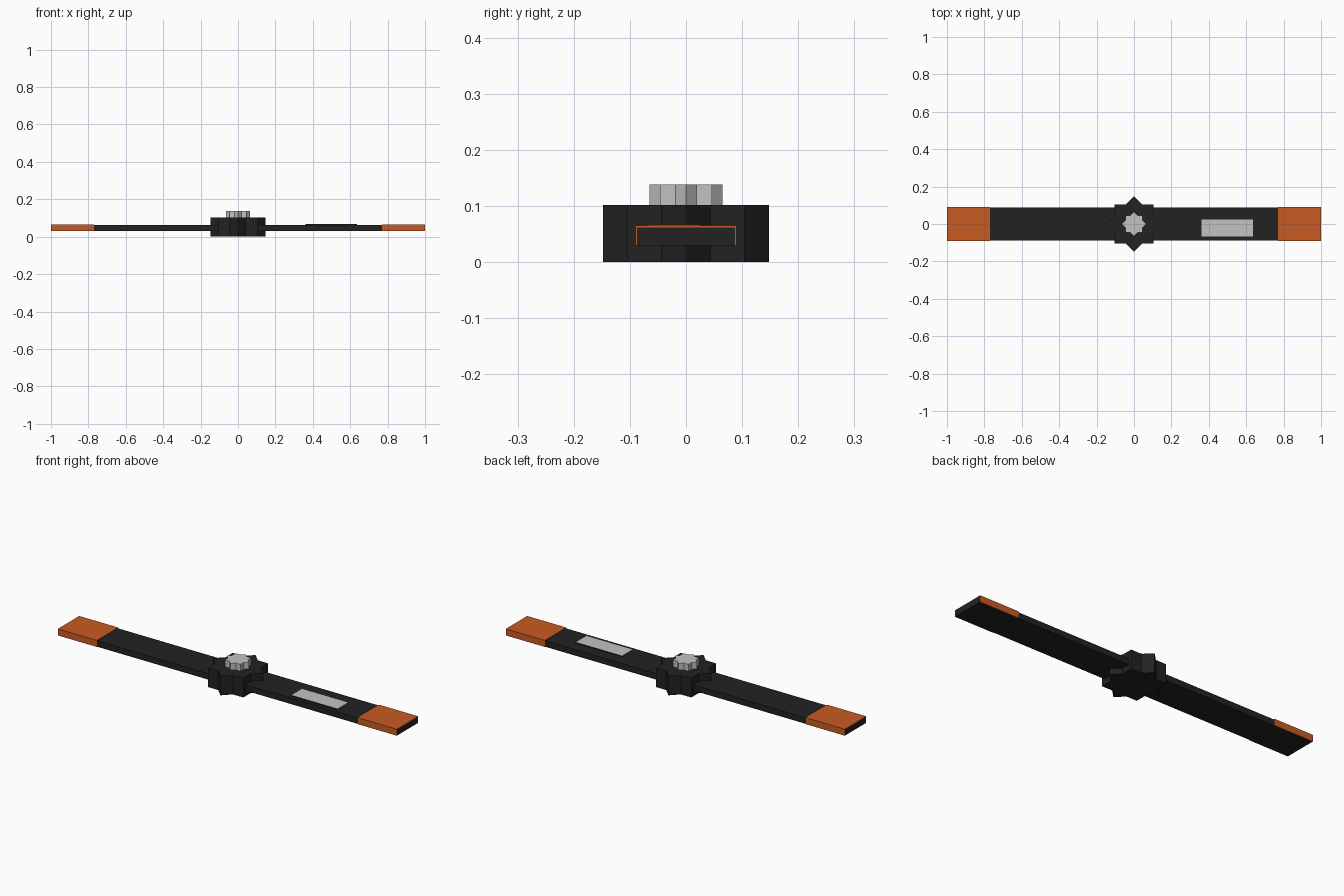
import bpy, bmesh
from math import cos, sin, pi, sqrt

cube = bpy.data.objects.get("Cube")
if cube:
    bpy.data.objects.remove(cube, do_unlink=True)


def material(name, colour):
    m = bpy.data.materials.new(name)
    m.use_nodes = True
    m.diffuse_color = (*colour, 1)
    m.node_tree.nodes["Principled BSDF"].inputs["Base Color"].default_value = (*colour, 1)
    return m


dark = material("charcoal", (0.016, 0.016, 0.016))
orange = material("orange", (0.58, 0.105, 0.016))
grey = material("light grey", (0.54, 0.54, 0.55))


def prism(name, outline, extrude, *mats):
    """Extrude a closed outline of 3D points along a vector."""
    mesh = bpy.data.meshes.new(name)
    bm = bmesh.new()
    face = bm.faces.new([bm.verts.new(p) for p in outline])
    moved = bmesh.ops.extrude_face_region(bm, geom=[face])["geom"]
    bmesh.ops.translate(bm, vec=extrude, verts=[g for g in moved if isinstance(g, bmesh.types.BMVert)])
    bmesh.ops.recalc_face_normals(bm, faces=bm.faces)
    bm.to_mesh(mesh)
    bm.free()
    for m in mats:
        mesh.materials.append(m)
    obj = bpy.data.objects.new(name, mesh)
    bpy.context.collection.objects.link(obj)
    return obj


def box(name, x0, x1, y0, y1, z0, z1, *mats):
    base = [(x0, y0, z0), (x1, y0, z0), (x1, y1, z0), (x0, y1, z0)]
    return prism(name, base, (0, 0, z1 - z0), *mats)


def star(name, radius, z0, z1, mat):
    """Eight-pointed star prism, the outline of two crossed squares."""
    inner = radius / sqrt(2) / cos(pi / 8)
    pts = []
    for i in range(16):
        r = inner if i % 2 else radius
        pts.append((r * cos(i * pi / 8), r * sin(i * pi / 8), z0))
    return prism(name, pts, (0, 0, z1 - z0), mat)


# Flat blade, hub and bolt
HALF, BOTTOM, TOP = 0.087, 0.03, 0.062
box("blade", -1, 1, -HALF, HALF, BOTTOM, TOP, dark)
star("hub", 0.148, 0, 0.102, dark)
star("bolt_head", 0.065, 0.102, 0.138, grey)

# Coloured tip sleeves, open underneath and at the ends
W, H = 0.09, 0.065
sleeve = [(-W, BOTTOM), (-W, H), (W, H), (W, BOTTOM),
          (HALF, BOTTOM), (HALF, TOP), (-HALF, TOP), (-HALF, BOTTOM)]
for side, s in (("left", 1), ("right", -1)):
    prism(side + "_tip_sleeve", [(s * 0.77, y, z) for y, z in sleeve], (s * 0.23, 0, 0), orange)

# Label plate: pale top, dark long sides, orange ends
label = box("label_plate", 0.36, 0.635, -0.068, 0.025, TOP, 0.067, grey, dark, orange)
for f in label.data.polygons:
    if abs(f.normal.x) > 0.5:
        f.material_index = 2
    elif abs(f.normal.y) > 0.5:
        f.material_index = 1
